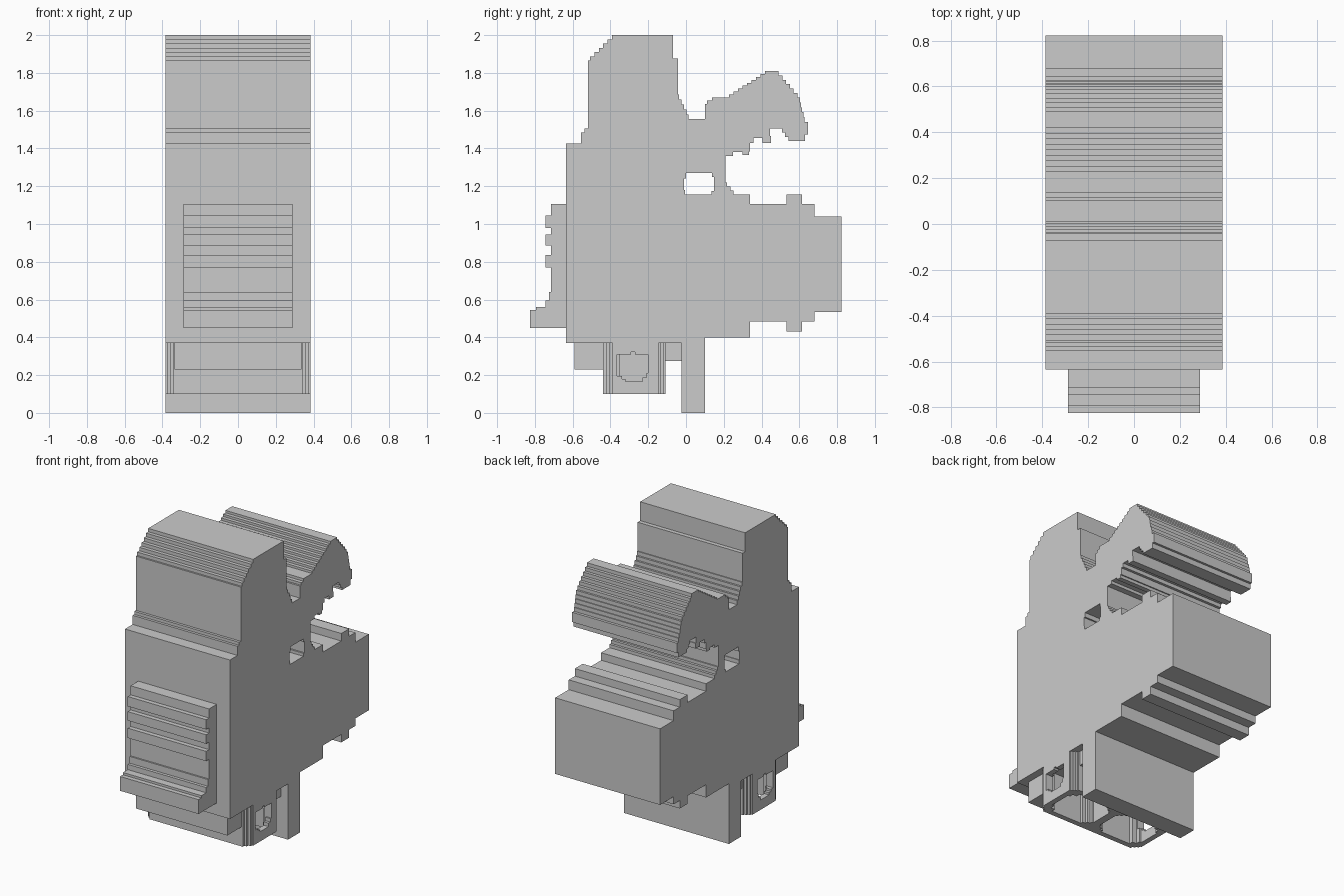
import bpy, bmesh
from math import pi

if "Cube" in bpy.data.objects:
    bpy.data.objects.remove(bpy.data.objects["Cube"])

STEP = 0.024


def stepped(points, step=STEP):
    """Close a profile, turning every slanted edge into a small staircase."""
    out = []
    for (a, b), (c, d) in zip(points, points[1:] + points[:1]):
        out.append((a, b))
        da, db = c - a, d - b
        if abs(da) < 0.004 or abs(db) < 0.004:
            continue
        n = max(1, round(max(abs(da), abs(db)) / step))
        for i in range(n):
            m = a + da * (i + 0.5) / n
            out += [(m, b + db * i / n), (m, b + db * (i + 1) / n)]
    return out


def extrude(name, loops, lo, hi, axis="X"):
    """Extrude flat loops (outline first, then holes) between lo and hi."""
    curve = bpy.data.curves.new(name, "CURVE")
    curve.dimensions = "2D"
    curve.fill_mode = "BOTH"
    curve.extrude = (hi - lo) / 2
    for loop in loops:
        sp = curve.splines.new("POLY")
        sp.points.add(len(loop) - 1)
        for p, (u, v) in zip(sp.points, loop):
            p.co = (u, v, 0, 1)
        sp.use_cyclic_u = True
    ob = bpy.data.objects.new(name, curve)
    bpy.context.collection.objects.link(ob)
    mid = (lo + hi) / 2
    if axis == "X":
        ob.rotation_euler = (pi / 2, 0, pi / 2)
        ob.location.x = mid
    else:
        ob.location.z = mid
    bpy.ops.object.select_all(action="DESELECT")
    bpy.context.view_layer.objects.active = ob
    ob.select_set(True)
    bpy.ops.object.convert(target="MESH")
    ob = bpy.context.object
    bm = bmesh.new()
    bm.from_mesh(ob.data)
    bmesh.ops.remove_doubles(bm, verts=bm.verts, dist=1e-4)
    bmesh.ops.recalc_face_normals(bm, faces=bm.faces)
    for f in bm.faces:
        f.smooth = False
    bm.to_mesh(ob.data)
    bm.free()
    return ob


def rect(a, b, c, d):
    return [(a, b), (c, b), (c, d), (a, d)]


W = 0.385  # half width of the housing

# Housing side profile (y, z), going round from the lower front
front = [(-.635, .37), (-.635, 1.425), (-.555, 1.425), (-.555, 1.485),
         (-.52, 1.505), (-.52, 1.865), (-.38, 2.0), (-.07, 2.0)]
notch = [(-.07, 1.875), (-.042, 1.875), (-.042, 1.685), (.02, 1.555), (.10, 1.555)]
latch = [(.10, 1.635), (.15, 1.67), (.215, 1.67), (.43, 1.81), (.48, 1.81),
         (.60, 1.67), (.63, 1.54), (.645, 1.54), (.645, 1.475), (.615, 1.44),
         (.55, 1.44), (.50, 1.505), (.45, 1.505), (.44, 1.475), (.45, 1.465),
         (.45, 1.43), (.405, 1.43), (.405, 1.455), (.375, 1.455), (.34, 1.43),
         (.34, 1.385), (.325, 1.365), (.30, 1.365), (.30, 1.38), (.25, 1.38),
         (.25, 1.36), (.21, 1.36)]
rear_plug = [(.21, 1.22), (.26, 1.155), (.34, 1.155), (.34, 1.105), (.533, 1.105),
             (.533, 1.155), (.615, 1.155), (.615, 1.105), (.68, 1.105), (.68, 1.04),
             (.822, 1.04), (.822, .535), (.68, .535), (.68, .485), (.615, .485),
             (.615, .432), (.533, .432), (.533, .485), (.34, .485), (.34, .40)]
fin = [(.10, .40), (.10, 0), (-.025, 0), (-.025, .37)]
hole = [(0, 1.155), (.125, 1.155), (.147, 1.175), (.147, 1.25), (.13, 1.27),
        (.01, 1.27), (-.01, 1.24), (-.01, 1.18)]
extrude("housing", [stepped(front + notch + latch + rear_plug + fin), stepped(hole)], -W, W)

# Ribbed grip on the front
grip = [(-.635, .45), (-.825, .45), (-.825, .545), (-.795, .545), (-.795, .56),
        (-.745, .56), (-.745, .595), (-.725, .595), (-.725, .64), (-.715, .64)]
for z0, z1 in ((.77, .835), (.885, .945), (.98, 1.045)):
    grip += [(-.715, z0), (-.745, z0), (-.745, z1), (-.715, z1)]
grip += [(-.715, 1.105), (-.635, 1.105)]
extrude("front_grip", [grip], -.288, .288)

# Bottom socket: rounded shell with two open cells (x, y)
half = [(.335, -.44), (W, -.39), (W, -.145), (.335, -.108)]
outer = half + [(-x, y) for x, y in reversed(half)]
cell = [(.09, -.405), (.29, -.405), (.35, -.35), (.35, -.2), (.29, -.145),
        (.09, -.145), (.025, -.2), (.025, -.35)]
cells = [cell, [(-x, y) for x, y in cell]]
socket = extrude("bottom_socket", [stepped(outer, .018)] + [stepped(c) for c in cells],
                 .10, .37, "Z")

# Side windows of the socket
window = [(-.365, .31), (-.29, .31), (-.29, .322), (-.27, .322), (-.27, .31),
          (-.20, .31), (-.20, .21), (-.24, .165), (-.31, .165), (-.35, .195),
          (-.365, .195)]
for lo, hi in ((.2, .5), (-.5, -.2)):
    cutter = extrude("window_cutter", [stepped(window)], lo, hi)
    cutter.hide_render = True
    mod = socket.modifiers.new("window", "BOOLEAN")
    mod.operation = "DIFFERENCE"
    mod.solver = "EXACT"
    mod.object = cutter
    bpy.context.view_layer.objects.active = socket
    bpy.ops.object.modifier_apply(modifier=mod.name)
    bpy.data.objects.remove(cutter)

# Ledge in front of the socket and bridge behind it
extrude("front_ledge", [rect(-.59, .23, -.44, .37)], -.335, .335)
extrude("rear_bridge", [rect(-.108, .275, -.025, .37)], -.335, .335)
